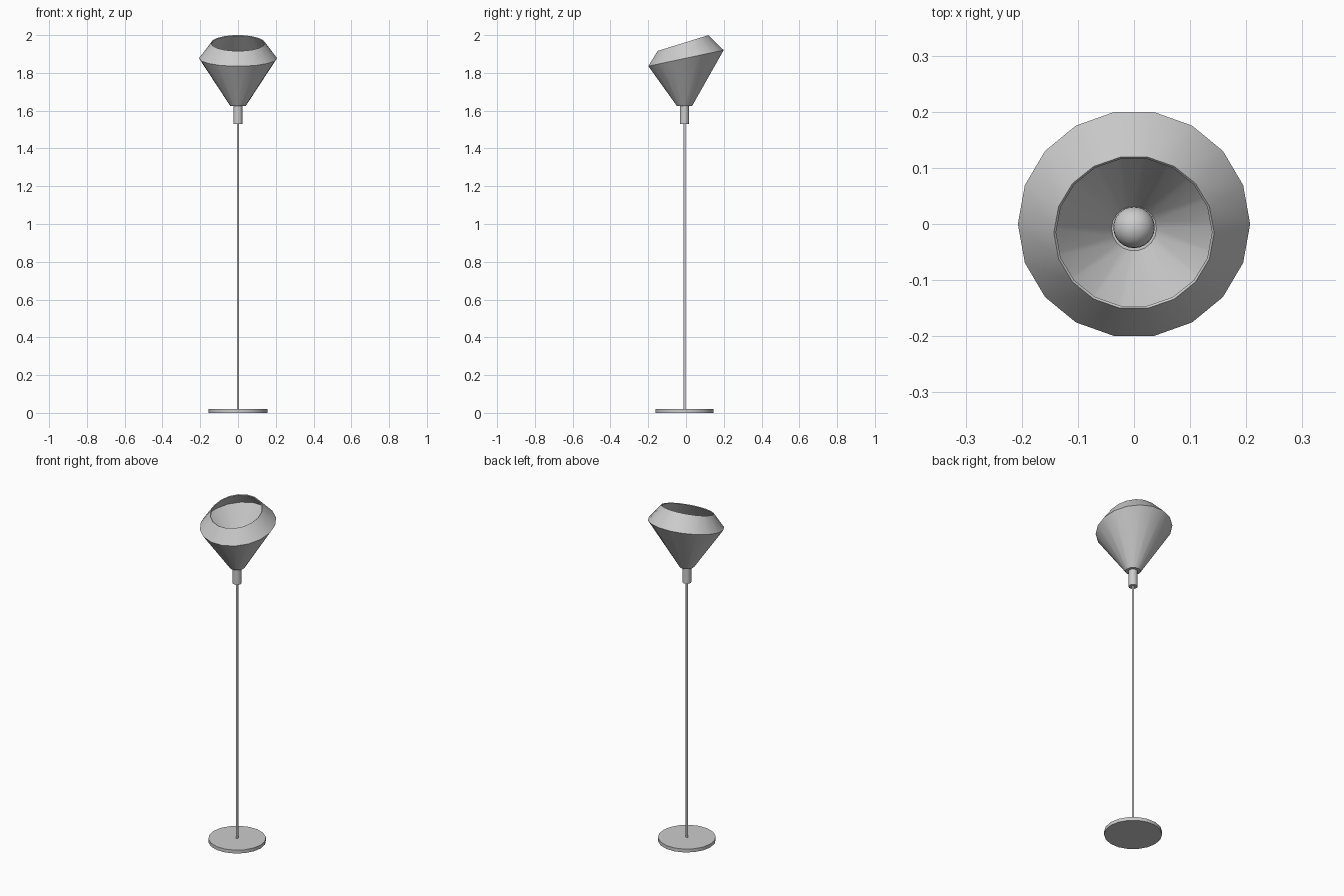
import bpy, bmesh
from math import cos, sin, tau, radians

if "Cube" in bpy.data.objects:
    bpy.data.objects.remove(bpy.data.objects["Cube"])

SIDES = 18
AXIS_Y = -0.008


def finish(name, bm, angle=35):
    bmesh.ops.recalc_face_normals(bm, faces=bm.faces)
    mesh = bpy.data.meshes.new(name)
    bm.to_mesh(mesh)
    bm.free()
    obj = bpy.data.objects.new(name, mesh)
    bpy.context.collection.objects.link(obj)
    bpy.ops.object.select_all(action='DESELECT')
    obj.select_set(True)
    bpy.context.view_layer.objects.active = obj
    bpy.ops.object.shade_smooth_by_angle(angle=radians(angle))
    return obj


def loft(name, rings, sides=SIDES):
    """Skin a stack of (radius, centre y, centre z, tilt degrees) rings, capped at both ends."""
    bm = bmesh.new()
    loops = []
    for r, cy, cz, tilt in rings:
        t = radians(tilt)
        loops.append([bm.verts.new((r * cos(tau * i / sides),
                                    cy + r * sin(tau * i / sides) * cos(t),
                                    cz + r * sin(tau * i / sides) * sin(t)))
                      for i in range(sides)])
    for a, b in zip(loops, loops[1:]):
        for i in range(sides):
            j = (i + 1) % sides
            bm.faces.new((a[i], a[j], b[j], b[i]))
    bm.faces.new(loops[0])
    bm.faces.new(loops[-1])
    return finish(name, bm)


def cylinder(name, r, z0, z1, sides=SIDES):
    return loft(name, [(r, AXIS_Y, z0, 0), (r, AXIS_Y, z1, 0)], sides)


# Base disc, pole and lamp socket
cylinder("base", 0.155, 0.0, 0.02)
cylinder("pole", 0.0065, 0.015, 1.54, 12)
cylinder("socket", 0.024, 1.53, 1.63)

# Shade: outer wall up to the tilted rim, then back down the inner wall
loft("shade", [
    (0.041, AXIS_Y, 1.625, 0),
    (0.207, 0.0, 1.878, 12),
    (0.143, -0.0155, 1.958, 17.2),
    (0.139, -0.0150, 1.955, 17.2),
    (0.203, 0.0, 1.877, 12),
    (0.040, AXIS_Y, 1.629, 0),
])

# Bulb sitting low inside the shade
bm = bmesh.new()
bmesh.ops.create_uvsphere(bm, u_segments=24, v_segments=12, radius=0.037)
bmesh.ops.translate(bm, verts=bm.verts, vec=(0, -0.006, 1.665))
finish("bulb", bm)
